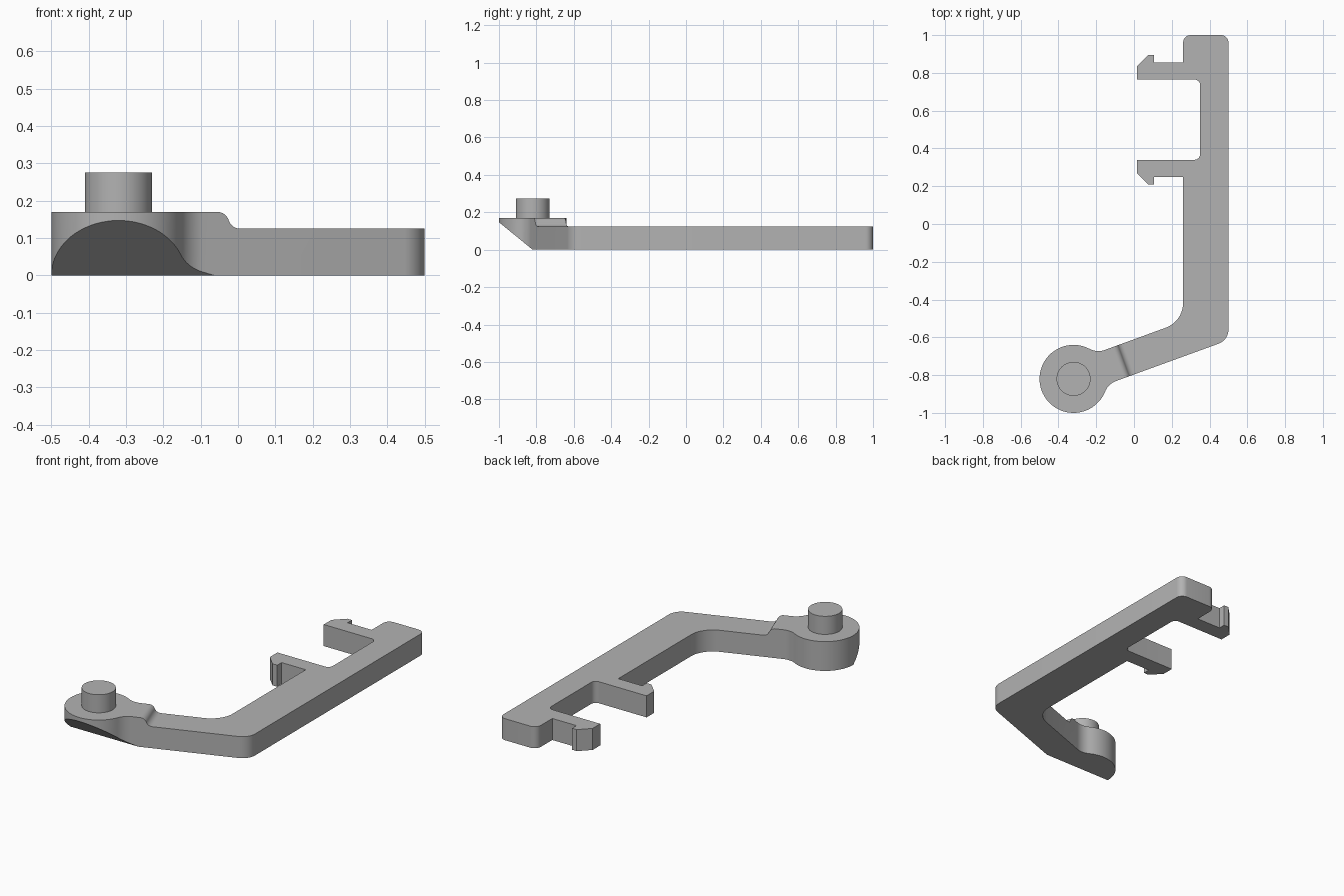
import bpy
import bmesh
from math import cos, sin, tan, radians, sqrt, atan2
from mathutils import Vector, Matrix

old = bpy.data.objects.get("Cube")
if old:
    bpy.data.objects.remove(old, do_unlink=True)

grey = bpy.data.materials.new("plain grey")
grey.use_nodes = True
colour = (0.45, 0.45, 0.45, 1)
grey.diffuse_color = colour
grey.node_tree.nodes["Principled BSDF"].inputs["Base Color"].default_value = colour

HEAD = Vector((-0.32, -0.82))      # centre of the round head
HEAD_R, HALF_ARM, BLEND = 0.18, 0.0875, 0.1
TILT = radians(20)                 # arm direction
ARM_H, HEAD_H, PIN_TOP = 0.125, 0.17, 0.275


def arc(cx, cy, r, a0, a1, n):
    angles = [radians(a0 + (a1 - a0) * i / n) for i in range(n + 1)]
    return [Vector((cx + r * cos(a), cy + r * sin(a))) for a in angles]


def rounded(corners, n=10):
    """Closed outline; each corner is (x, y, radius)."""
    out = []
    for i, (x, y, r) in enumerate(corners):
        p = Vector((x, y))
        if r == 0:
            out.append(p)
            continue
        a = (Vector(corners[i - 1][:2]) - p).normalized()
        b = (Vector(corners[(i + 1) % len(corners)][:2]) - p).normalized()
        half = a.angle(b) / 2
        c = p + (a + b).normalized() * (r / sin(half))
        s, e = p + a * (r / tan(half)) - c, p + b * (r / tan(half)) - c
        sweep = s.angle_signed(e)
        out += [c + Matrix.Rotation(-sweep * k / n, 2) @ s for k in range(n + 1)]
    return out


def prism(name, outline, low, high, place=Matrix()):
    """Extrude an outline along local z, then move it into place."""
    bm = bmesh.new()
    base = bm.faces.new([bm.verts.new((p.x, p.y, low)) for p in outline])
    ext = bmesh.ops.extrude_face_region(bm, geom=[base])
    tops = [v for v in ext["geom"] if isinstance(v, bmesh.types.BMVert)]
    bmesh.ops.translate(bm, verts=tops, vec=(0, 0, high - low))
    bmesh.ops.transform(bm, matrix=place, verts=bm.verts)
    bmesh.ops.recalc_face_normals(bm, faces=bm.faces)
    mesh = bpy.data.meshes.new(name)
    bm.to_mesh(mesh)
    bm.free()
    mesh.materials.append(grey)
    obj = bpy.data.objects.new(name, mesh)
    bpy.context.collection.objects.link(obj)
    return obj


def activate(obj):
    bpy.ops.object.select_all(action="DESELECT")
    obj.select_set(True)
    bpy.context.view_layer.objects.active = obj


def cut(obj, cutter):
    activate(obj)
    mod = obj.modifiers.new("cut", "BOOLEAN")
    mod.operation, mod.solver, mod.object = "DIFFERENCE", "EXACT", cutter
    bpy.ops.object.modifier_apply(modifier=mod.name)
    bpy.data.objects.remove(cutter, do_unlink=True)


def arm_to_world(u, v):
    return HEAD + Vector((u * cos(TILT) - v * sin(TILT), u * sin(TILT) + v * cos(TILT)))


def arm_edge_y(x, v):
    """Height on the plan of the arm edge at offset v."""
    p = arm_to_world(0, v)
    return p.y + (x - p.x) * tan(TILT)


# Round head with fillets blending into the arm
fy = HALF_ARM + BLEND
fx = sqrt((HEAD_R + BLEND) ** 2 - fy ** 2)
touch = atan2(fy, fx) * 180 / 3.14159265
head = arc(fx, -fy, BLEND, 90, 180 - touch, 10)
head += arc(0, 0, HEAD_R, -touch, touch - 360, 56)[1:-1]
head += arc(fx, fy, BLEND, touch - 180, -90, 10)
head = [(*arm_to_world(*p), 0) for p in head]

# Snap hook, mirrored about the middle of the clip gap
MID = 0.5525
hook = [(0.26, 0.25, 0), (0.105, 0.25, 0), (0.105, 0.21, 0), (0.075, 0.21, 0),
        (0.015, 0.27, 0), (0.015, 0.34, 0), (0.35, 0.34, 0.03)]
mirrored = [(x, 2 * MID - y, r) for x, y, r in reversed(hook)]

# Whole lever plan: spine, bent arm, head and hooks
plan = [(0.26, 1, 0.04), (0.5, 1, 0.04), (0.5, arm_edge_y(0.5, -HALF_ARM), 0.08)]
plan += head
plan += [(0.26, arm_edge_y(0.26, HALF_ARM), 0.14)] + hook + mirrored
lever = prism("lever_body", rounded(plan), 0, HEAD_H)

# Lower the arm and spine, leaving a smooth step beside the head
drop = HEAD_H - ARM_H
r = drop / (2 * (1 - cos(radians(70))))
u0 = 0.25
u1 = u0 + 2 * r * sin(radians(70))
step = arc(u0, HEAD_H - r, r, 90, 20, 8) + arc(u1, ARM_H + r, r, 200, 270, 8)[1:]
step += [Vector((3, ARM_H)), Vector((3, 0.4)), Vector((u0, 0.4))]
along = Vector((cos(TILT), sin(TILT), 0))
up = Vector((0, 0, 1))
side = along.cross(up)
place = Matrix.Translation((*HEAD, 0)) @ Matrix((along, up, side)).transposed().to_4x4()
cut(lever, prism("step_cutter", step, -3, 3, place))

# Slanted underside of the head
wedge = [Vector((-0.64, -0.147)), Vector((-1.18, 0.294)), Vector((-1.18, -0.147))]
yz = Matrix(((0, 0, 1), (1, 0, 0), (0, 1, 0))).to_4x4()
cut(lever, prism("wedge_cutter", wedge, -1, 1, yz))

# Pivot pin on the head
pin = prism("pivot_pin", arc(*HEAD, 0.09, 0, 360, 48)[:-1], HEAD_H - 0.01, PIN_TOP)

for part in (lever, pin):
    activate(part)
    bpy.ops.object.shade_smooth_by_angle(angle=radians(25))
